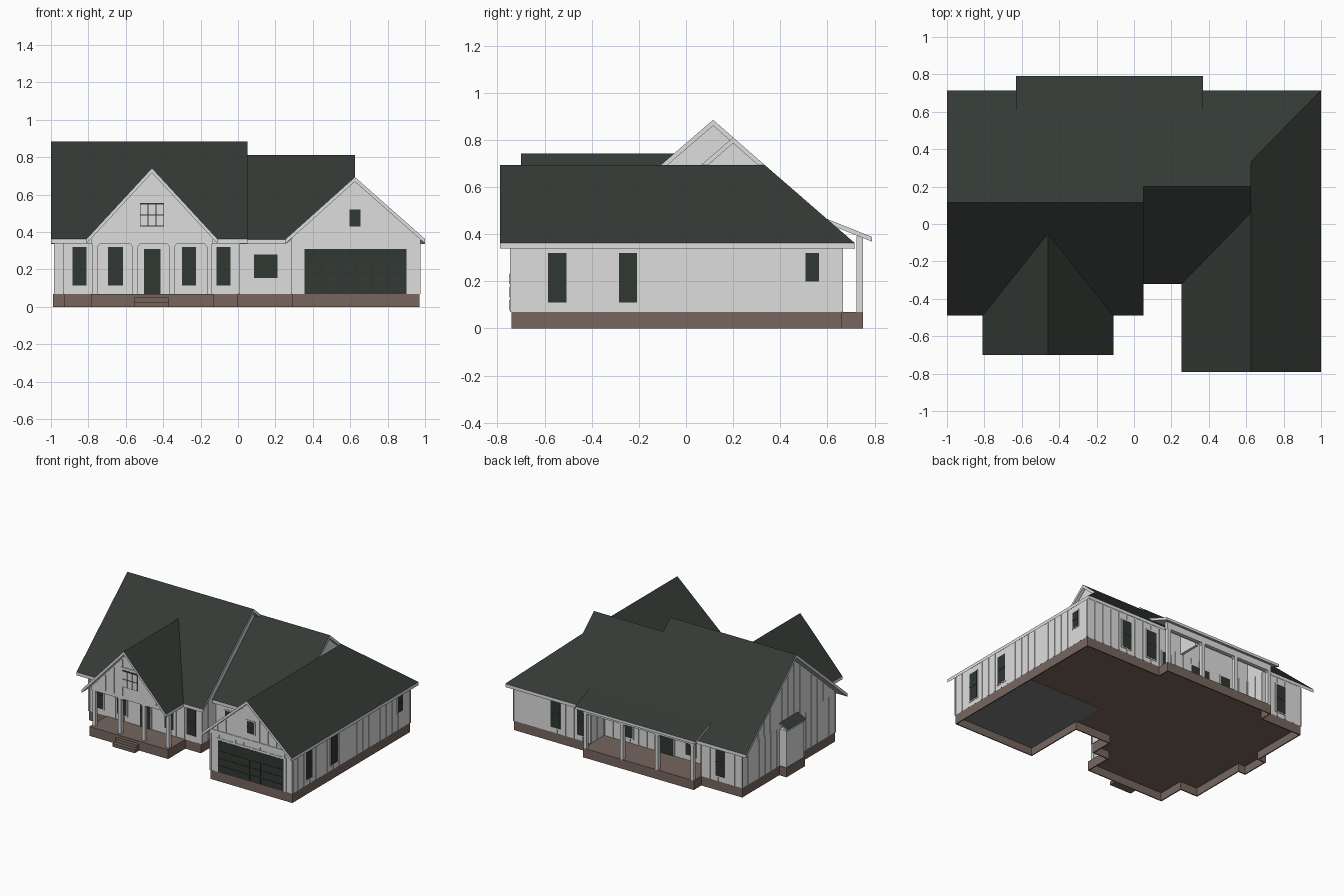
import bpy, bmesh
from mathutils import Vector

cube = bpy.data.objects.get("Cube")
if cube:
    bpy.data.objects.remove(cube, do_unlink=True)


def material(name, rgb):
    m = bpy.data.materials.new(name)
    m.use_nodes = True
    m.diffuse_color = (*rgb, 1)
    bsdf = m.node_tree.nodes["Principled BSDF"]
    bsdf.inputs["Base Color"].default_value = (*rgb, 1)
    bsdf.inputs["Roughness"].default_value = 0.9
    return m


WHITE = material("white siding", (0.73, 0.73, 0.73))
ROOF = material("dark green shingle", (0.034, 0.042, 0.036))
DARK = material("dark green glass", (0.029, 0.038, 0.031))
BRICK = material("brown brick", (0.184, 0.133, 0.111))
SLAB = material("grey concrete", (0.2, 0.2, 0.21))


def finish(name, bm, mats, rule=None, closed=True):
    if closed:
        bmesh.ops.recalc_face_normals(bm, faces=bm.faces)
    bm.normal_update()
    if rule:
        for f in bm.faces:
            f.material_index = int(rule(f))
    me = bpy.data.meshes.new(name)
    bm.to_mesh(me)
    bm.free()
    for m in mats:
        me.materials.append(m)
    ob = bpy.data.objects.new(name, me)
    bpy.context.collection.objects.link(ob)
    return ob


def add_prism(bm, pts, vec):
    face = bm.faces.new([bm.verts.new(p) for p in pts])
    ext = bmesh.ops.extrude_face_region(bm, geom=[face], use_keep_orig=True)
    verts = [g for g in ext["geom"] if isinstance(g, bmesh.types.BMVert)]
    bmesh.ops.translate(bm, verts=verts, vec=vec)


def prism(name, pts, vec, mats, rule=None):
    bm = bmesh.new()
    add_prism(bm, pts, vec)
    return finish(name, bm, mats, rule)


def add_box(bm, x, y, z):
    add_prism(bm, [(x[0], y[0], z[0]), (x[1], y[0], z[0]), (x[1], y[1], z[0]), (x[0], y[1], z[0])],
              (0, 0, z[1] - z[0]))


def boxes(name, items, mat):
    bm = bmesh.new()
    for b in items:
        add_box(bm, *b)
    return finish(name, bm, [mat])


def plate(a, b, z, face, side, out):
    """Box on a wall: spans a..b along it, sticks out from plane 'face'."""
    depth = tuple(sorted((face, face + out * (-1 if side[0] == "-" else 1))))
    return ((a, b), depth, z) if side[1] == "y" else (depth, (a, b), z)


def floor_plan(name, plan, z0, z1, mat):
    return prism(name, [(x, y, z0) for x, y in plan], (0, 0, z1 - z0), [mat])


# Hollow brick foundation skirt under a raised floor, with porches and side bay
BASE, TOP, PORCH = 0.07, 0.375, -.62
outline = [(-.93, -.44), (-.785, -.44), (-.785, -.645), (-.13, -.645), (-.13, -.44), (0, -.44), (0, -.27),
           (.29, -.27), (.29, -.74), (.97, -.74), (.97, .66), (.33, .66), (.33, .75), (-.59, .75),
           (-.59, .66), (-.93, .66), (-.93, .22), (-.99, .22), (-.99, 0), (-.93, 0)]
bm = bmesh.new()
low = [bm.verts.new((x, y, 0)) for x, y in outline]
high = [bm.verts.new((x, y, BASE)) for x, y in outline]
for i in range(len(outline)):
    j = (i + 1) % len(outline)
    bm.faces.new((low[i], low[j], high[j], high[i]))
skirt = finish("foundation_skirt", bm, [BRICK], closed=False)
solid = skirt.modifiers.new("thickness", "SOLIDIFY")
solid.thickness = .008
solid.use_even_offset = True
floor_plan("floor", outline, .06, BASE, BRICK)
boxes("garage_slab", [((.29, .965), (-.735, -.02), (.057, .063))], SLAB)
boxes("front_steps", [((-.555, -.37), (-.67, -.645), (0, .05)),
                      ((-.555, -.37), (-.698, -.67), (0, .025))], BRICK)

# Walls with the recess of the back porch
plan = [(-.93, -.44), (.005, -.44), (.005, -.27), (.29, -.27), (.29, -.74), (.97, -.74),
        (.97, .66), (.33, .66), (.33, .5), (-.59, .5), (-.59, .66), (-.93, .66)]
floor_plan("walls", plan, BASE, TOP, WHITE)
boxes("back_porch_upper_wall", [((-.59, .33), (.48, .5), (TOP - .01, .53))], WHITE)
for name, x in (("right", -.6), ("left", .33)):
    prism("back_porch_cheek_" + name, [(x, .49, TOP - .01), (x, .66, TOP - .01), (x, .66, .385), (x, .49, .535)],
          (.01, 0, 0), [WHITE])
boxes("side_bay", [((-.985, -.93), (.005, .215), (BASE, .345))], WHITE)

# Gable walls
house = ((-.44, .36), (-.44, .385), (.115, .865), (.66, .385), (.66, .36))
prism("right_gable", [(-.93, y, z) for y, z in house], (.02, 0, 0), [WHITE])
prism("centre_gable", [(.005, y, z) for y, z in house], (-.02, 0, 0), [WHITE])
prism("upper_gable", [(.6, y, z) for y, z in ((-.27, .36), (.2, .79), (.66, .38))], (-.02, 0, 0), [WHITE])
prism("garage_gable", [(x, -.74, z) for x, z in ((.29, .36), (.29, .38), (.625, .675), (.97, .37), (.97, .36))],
      (0, .02, 0), [WHITE])
prism("porch_gable", [(x, PORCH, z) for x, z in ((-.785, .345), (-.785, .37), (-.46, .722), (-.135, .37), (-.135, .345))],
      (0, .02, 0), [WHITE])


# Roof slopes: dark on top, white fascia and soffit
def roof(name, pts, thick=.025):
    prism(name, pts, (0, 0, -thick), [WHITE, ROOF], lambda f: f.normal.z > .3)


def back_z(y):
    return .885 - .875 * (y - .115)


EAVE, RIDGE2, RIDGE3 = .363, back_z(.2), back_z(.333)
roof("main_roof_front", [(-1, -.49, EAVE), (.05, -.49, EAVE), (.05, .115, .885), (-1, .115, .885)])
roof("main_roof_back", [(x, y, back_z(y)) for x, y in
                        ((-1, .715), (-1, .115), (.05, .115), (.05, .2), (.625, .2), (.625, .333), (1, .715))])
roof("middle_roof_front", [(x, y, RIDGE2 - .865 * (.2 - y)) for x, y in
                           ((.01, -.32), (.255, -.32), (.625, .05), (.625, .2), (.01, .2))])
roof("garage_roof_inner", [(.255, -.79, EAVE), (.625, -.79, RIDGE3), (.625, .06, RIDGE3), (.255, -.32, EAVE)])
roof("garage_roof_outer", [(.625, -.79, RIDGE3), (1, -.79, EAVE), (1, .715, EAVE), (.625, .333, RIDGE3)])
for name, s in (("right", -1), ("left", 1)):
    roof("porch_roof_" + name, [(-.46 + s * .35, -.70, EAVE), (-.46, -.70, .742),
                                (-.46, -.05, .742), (-.46 + s * .35, -.49, EAVE)])
roof("back_porch_roof", [(-.63, .79, .388), (.37, .79, .388), (.37, .6, .464), (-.63, .6, .464)], .02)
roof("side_bay_roof", [(-1, 0, .358), (-1, .22, .358), (-.93, .22, .392), (-.93, 0, .392)], .012)

# Porch posts, beams, ceiling and corner braces
posts, braces = [], bmesh.new()
for xs, y in (((-.765, -.55, -.353, -.152), PORCH + .013), ((-.575, -.28, .01, .315), .737)):
    for i, x in enumerate(xs):
        posts.append(((x - .013, x + .013), (y - .013, y + .013), (BASE, .35)))
        for s in (-1, 1):
            if 0 <= i + s < 4:
                add_prism(braces, [(x, y - .008, .35), (x + s * .035, y - .008, .35), (x, y - .008, .3)],
                          (0, .016, 0))
boxes("porch_posts", posts, WHITE)
finish("porch_braces", braces, [WHITE])
boxes("porch_beams", [((-.785, -.135), (PORCH, PORCH + .03), (.335, .365)),
                      ((-.785, -.765), (PORCH, -.44), (.335, .365)),
                      ((-.155, -.135), (PORCH, -.44), (.335, .365)),
                      ((-.59, .33), (.724, .75), (.335, .39))], WHITE)
boxes("front_porch_ceiling", [((-.785, -.135), (PORCH, -.44), (.345, .36))], WHITE)

# Battens around the walls and up the gables
strips = []
STEP, HALF, PROUD = .07, .006, .003
for (x0, y0), (x1, y1) in zip(plan, plan[1:] + plan[:1]):
    d = Vector((x1 - x0, y1 - y0))
    n = max(1, round(d.length / STEP))
    for i in range(n + 1):
        x, y = x0 + d.x * i / n, y0 + d.y * i / n
        wx, wy = (HALF, PROUD) if abs(d.x) > abs(d.y) else (PROUD, HALF)
        strips.append(((x - wx, x + wx), (y - wy, y + wy), (BASE, TOP - .01)))


def gable_strips(side, face, mid, half, apex, slope, z0):
    n = int(half / STEP)
    for i in range(-n, n + 1):
        a = mid + i * STEP
        strips.append(plate(a - HALF, a + HALF, (z0, apex - slope * (abs(i * STEP) + HALF)), face, side, PROUD))


gable_strips("-x", -.93, .115, .54, .865, .875, TOP - .02)
gable_strips("-y", -.74, .625, .32, .67, .89, TOP - .02)
gable_strips("-y", PORCH, -.46, .31, .715, 1.09, .36)
boxes("battens", strips, WHITE)

# Windows and doors: white surround, dark pane, thin sash bars
trims, panes, bars = [], [], []


def window(side, face, a, b, z0, z1, split=False):
    t = .008
    trims.append(plate(a - t, b + t, (z0 - (0 if z0 <= BASE else t), z1 + t), face, side, .004))
    panes.append(plate(a, b, (z0, z1), face, side, .0055))
    m, h = (a + b) / 2, (z0 + z1) / 2
    bars.append(plate(m - .002, m + .002, (z0, z1), face, side, .007) if split
                else plate(a, b, (h - .002, h + .002), face, side, .007))


for a, b in ((-.885, -.81), (-.695, -.615), (-.3, -.225), (-.115, -.04)):
    window("-y", -.44, a, b, .115, .32)
window("-y", -.44, -.503, -.415, BASE, .31)
window("-y", -.27, .085, .21, .155, .28, True)
window("-y", -.74, .595, .655, .43, .52)
for a, b, z0 in ((-.585, -.508, .11), (-.285, -.208, .11), (.508, .565, .2)):
    window("+x", .97, a, b, z0, .32)
for a in (.58, .36, -.79):
    window("+y", .66, a, a + .08, .11, .32)
window("+y", .5, .09, .17, .11, .32)
window("+y", .5, -.25, -.09, BASE, .31, True)
window("+y", .5, -.43, -.35, .11, .32)
boxes("window_surrounds", trims, WHITE)
boxes("window_panes", panes, DARK)
boxes("sash_bars", bars, ROOF)

# Porch gable window with pale panes
boxes("gable_window_frame", [plate(-.525, -.395, (.43, .555), PORCH, "-y", .005)], DARK)
boxes("gable_window_panes", [plate(-.521 + i * .042, -.483 + i * .042, (z, z + .054), PORCH, "-y", .007)
                             for i in range(3) for z in (.434, .494)], WHITE)
boxes("gable_window_head", [plate(-.535, -.385, (.56, .578), PORCH, "-y", .007)], WHITE)

# Garage door with raised panels
boxes("garage_trim", [plate(.335, .92, (BASE, .325), -.74, "-y", .0035),
                      plate(.29, .97, (.35, .38), -.74, "-y", .005)], WHITE)
boxes("garage_door", [plate(.355, .9, (BASE, .31), -.74, "-y", .0045)], DARK)
boxes("garage_door_panels", [plate(.363 + i * .0905, .44 + i * .0905, (.077 + j * .055, .122 + j * .055),
                                   -.74, "-y", .008) for i in range(6) for j in range(3)], ROOF)
